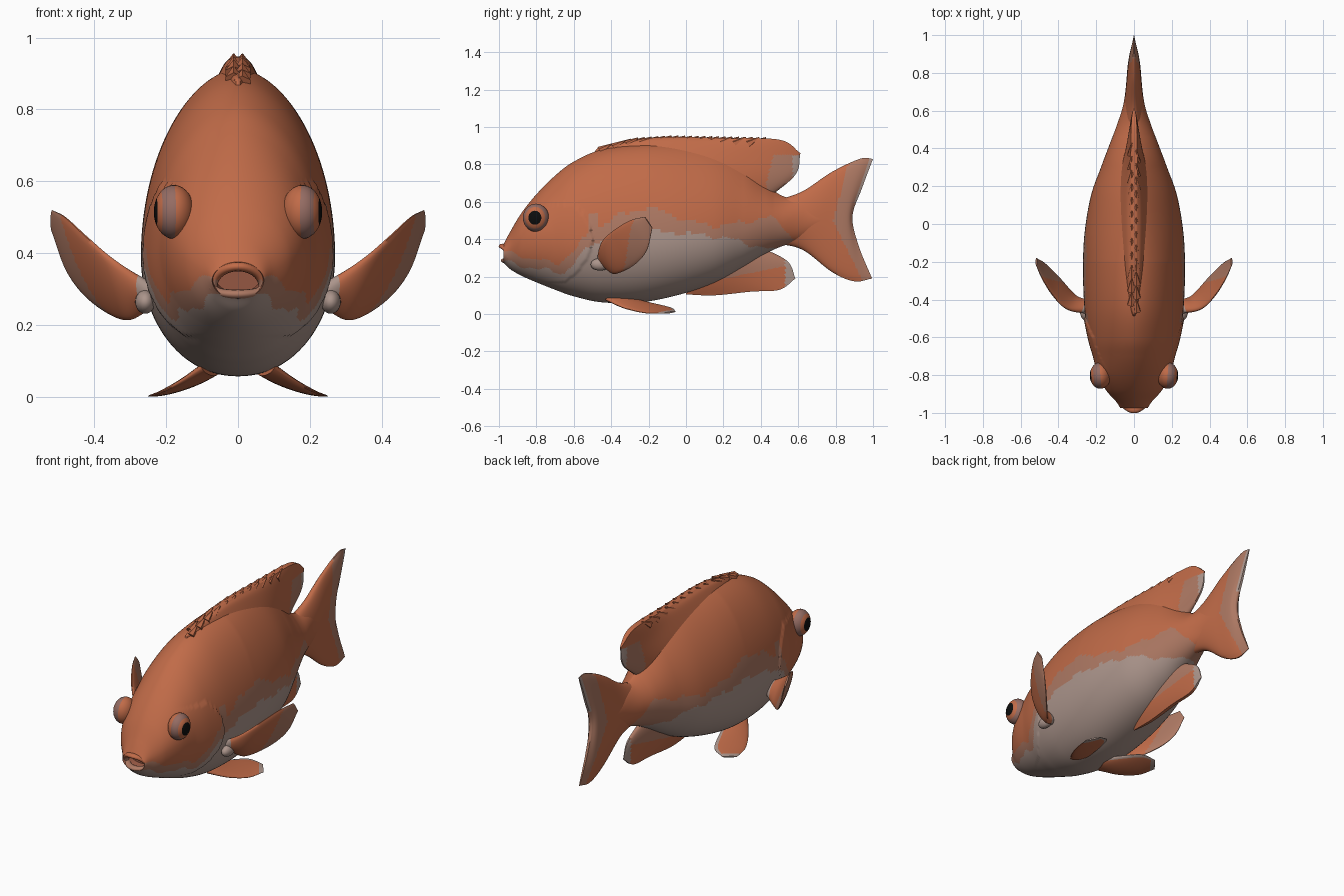
import bpy, bmesh, math
from mathutils import Vector, Matrix

if "Cube" in bpy.data.objects:
    bpy.data.objects.remove(bpy.data.objects["Cube"])

# Flat colours
COLOURS = [("orange", (0.53, 0.147, 0.065)), ("dusty_pink", (0.42, 0.19, 0.125)),
           ("belly_grey", (0.41, 0.30, 0.26)), ("eye_ring", (0.30, 0.15, 0.125)),
           ("black", (0.004, 0.004, 0.004)), ("mouth_brown", (0.30, 0.095, 0.055))]
ORANGE, PINK, GREY, RING, BLACK, MOUTH = range(6)
mats = []
for name, c in COLOURS:
    m = bpy.data.materials.new(name)
    m.diffuse_color = (*c, 1)
    m.use_nodes = True
    m.node_tree.nodes["Principled BSDF"].inputs["Base Color"].default_value = m.diffuse_color
    mats.append(m)


def finish(name, bm, angle=45):
    bmesh.ops.recalc_face_normals(bm, faces=bm.faces)
    for f in bm.faces:
        f.smooth = True
    me = bpy.data.meshes.new(name)
    bm.to_mesh(me)
    bm.free()
    for m in mats:
        me.materials.append(m)
    me.set_sharp_from_angle(angle=math.radians(angle))
    ob = bpy.data.objects.new(name, me)
    bpy.context.collection.objects.link(ob)
    return ob


def spline(pts, t):
    """Catmull-Rom point at t in 0..1 through tuples of any size."""
    n = len(pts) - 1
    s = min(max(t, 0), 1) * n
    i = min(int(s), n - 1)
    f = s - i
    p1, p2 = pts[i], pts[i + 1]
    p0 = pts[i - 1] if i else [2 * a - b for a, b in zip(p1, p2)]
    p3 = pts[i + 2] if i + 2 <= n else [2 * b - a for a, b in zip(p1, p2)]
    return [0.5 * (2 * b + (c - a) * f + (2 * a - 5 * b + 4 * c - d) * f * f
                   + (3 * b - a - 3 * c + d) * f ** 3) for a, b, c, d in zip(p0, p1, p2, p3)]


def lerp(table, x):
    for (x0, a), (x1, b) in zip(table, table[1:]):
        if x <= x1:
            return a + (b - a) * max(0, (x - x0) / (x1 - x0))
    return table[-1][1]


def loft(bm, rings, wrap=False):
    vs = [[bm.verts.new(p) for p in r] for r in rings]
    pairs = list(zip(vs, vs[1:])) + ([(vs[-1], vs[0])] if wrap else [])
    n = len(vs[0])
    for a, b in pairs:
        for j in range(n):
            k = (j + 1) % n
            bm.faces.new((a[j], a[k], b[k], b[j]))
    return vs


def fin(name, rows, thick, rule, side=1, nu=40, nv=40):
    """Lens-shaped fin: rows run from root to tip, thick is half thickness per row."""
    P = []
    for i in range(nu + 1):
        u = i / nu
        P.append([Vector(spline([spline(r, j / nv) for r in rows], u)) for j in range(nv + 1)])
    bm = bmesh.new()
    F, B = [], []
    for i in range(nu + 1):
        F.append([]), B.append([])
        h = spline([(t,) for t in thick], i / nu)[0]
        for j in range(nv + 1):
            du = P[min(i + 1, nu)][j] - P[max(i - 1, 0)][j]
            dv = P[i][min(j + 1, nv)] - P[i][max(j - 1, 0)]
            off = du.cross(dv).normalized() * h * max(0.12, math.sin(math.pi * j / nv) ** 0.45)
            for grid, q in ((F, P[i][j] + off), (B, P[i][j] - off)):
                grid[i].append(bm.verts.new((q.x * side, q.y, q.z)))
    def quad(a, b, c, d, i, j):
        f = bm.faces.new((a, b, c, d))
        f.material_index = rule(f.calc_center_median(), (i + .5) / nu, (j + .5) / nv)
    for i in range(nu):
        for j in range(nv):
            for G in (F, B):
                quad(G[i][j], G[i + 1][j], G[i + 1][j + 1], G[i][j + 1], i, j)
        for j in (0, nv):
            quad(F[i][j], F[i + 1][j], B[i + 1][j], B[i][j], i, j)
    for i in (0, nu):
        for j in range(nv):
            quad(F[i][j], F[i][j + 1], B[i][j + 1], B[i][j], i, j)
    return finish(name, bm, 60)


def flat(*pts):
    return [(0, y, z) for y, z in pts]


# Body: stations of y, top, bottom, widest height, half width
STATIONS = [(-.975, .375, .275, .325, .072), (-.94, .44, .24, .345, .095), (-.88, .54, .205, .385, .148),
            (-.8, .64, .17, .41, .19), (-.7, .74, .13, .41, .218), (-.6, .815, .095, .40, .242),
            (-.45, .88, .063, .39, .262), (-.25, .91, .062, .39, .27), (-.05, .91, .10, .40, .262),
            (.15, .88, .165, .42, .228), (.3, .81, .245, .45, .175), (.42, .70, .32, .48, .13),
            (.52, .63, .365, .49, .092), (.64, .61, .40, .50, .055), (.8, .55, .47, .51, .035)]
UPPER = [(-1, .335), (-.9, .32), (-.8, .29), (-.68, .27), (-.58, .36), (-.5, .45), (-.35, .53), (-.2, .57),
         (-.1, .54), (0, .5), (.2, .47), (.35, .5), (.45, .52), (.55, .44), (.62, .3)]
LOWER = [(-1, .29), (-.8, .24), (-.65, .22), (-.5, .38), (-.2, .45), (0, .43), (.2, .41), (.4, .36), (.6, .3)]


def body_rule(c):
    wave = .010 * math.sin(31 * c.y) + .006 * math.sin(67 * c.y + 1)
    gill_patch = -.525 < c.y < -.475 and c.z < .54
    if c.z > lerp(UPPER, c.y) + wave and not gill_patch:
        return ORANGE
    return PINK if c.z > lerp(LOWER, c.y) + wave else GREY


rings = []
SEG, RINGS = 160, 224
for i in range(RINGS + 1):
    y, top, bot, zc, w = spline(STATIONS, i / RINGS)
    peak = 1.12 + .6 * min(1, max(0, (y + .2) / .5)) * min(1, max(0, (.62 - y) / .15))
    ring = []
    for k in range(SEG):
        a = 2 * math.pi * k / SEG
        s = math.sin(a)
        z = zc + (top - zc if s > 0 else zc - bot) * s
        x = w * math.copysign(abs(math.cos(a)) ** (peak if s > 0 else .95), math.cos(a))
        d = -.5 - .09 * ((z - .4) / .18) ** 2 - y       # raised gill cover
        if 0 < d < .2 and .17 < z < .59:
            x *= 1 + .035 * (1 - d / .2)
        ring.append((x, y, z))
    rings.append(ring)
bm = bmesh.new()
vs = loft(bm, rings)
bm.faces.new(vs[-1])
for f in bm.faces:
    f.material_index = body_rule(f.calc_center_median())
# mouth cavity
inner = [bm.verts.new((v.co.x * .8, -.91, .32 + (v.co.z - .32) * .6)) for v in vs[0]]
for k in range(SEG):
    bm.faces.new((vs[0][k], vs[0][(k + 1) % SEG], inner[(k + 1) % SEG], inner[k])).material_index = MOUTH
bm.faces.new(inner).material_index = MOUTH
finish("body", bm, 35)

# Lips: a tube around the mouth opening, arched above and flatter below
rings = []
for i in range(48):
    a = 2 * math.pi * i / 48
    ca, sa = math.cos(a), math.sin(a)
    c = Vector((.07 * ca, -.982 + .04 * ca * ca + (.012 if sa < 0 else 0) * -sa,
                .308 + (.055 if sa > 0 else .022) * sa))
    out = Vector((ca, 0, sa))
    rings.append([c + .013 * math.cos(b) * out + .02 * math.sin(b) * Vector((0, 1, 0))
                  for b in (2 * math.pi * j / 12 for j in range(12))])
bm = bmesh.new()
loft(bm, rings, True)
for f in bm.faces:
    z = f.calc_center_median().z
    f.material_index = ORANGE if z > .325 else PINK
finish("lips", bm, 60)

# Tail fin
def tail_rule(p, u, v):
    edge = .785 + (.28 * (p.z - .5) if p.z > .5 else .5 * (.5 - p.z))
    return ORANGE if p.y < edge else GREY if u > .92 and p.z > .6 else PINK


fin("tail_fin", [flat((.46, .60), (.46, .49), (.46, .38)), flat((.62, .655), (.64, .5), (.62, .345)),
                 flat((.78, .76), (.76, .52), (.78, .225)), flat((.93, .83), (.86, .52), (.90, .175)),
                 flat((1, .83), (.94, .67), (.89, .52), (.925, .36), (.995, .19))],
    [.06, .05, .04, .03, .008], tail_rule)

# Dorsal fin
def dorsal_rule(p, u, v):
    if p.y > .43 + .25 * max(0, p.z - .7) and p.z < .85:
        return GREY if p.y > .57 else PINK
    return ORANGE


fin("dorsal_fin", [flat((-.5, .83), (-.2, .87), (.1, .83), (.3, .74), (.44, .62)),
                   flat((-.48, .88), (-.18, .925), (.15, .905), (.38, .84), (.585, .745)),
                   flat((-.45, .895), (-.15, .945), (.2, .94), (.5, .932), (.612, .86))],
    [.075, .042, .018], dorsal_rule, nv=70)

# Dorsal spines: small cones leaning back along the ridge
bm = bmesh.new()
for i in range(24):
    y = -.43 + i * .036
    z = lerp([(-.45, .885), (-.3, .922), (-.1, .935), (.4, .925)], y)
    M = Matrix.Translation((.012 * (-1) ** i, y, z)) @ Matrix.Rotation(math.radians(-58), 4, 'X')
    bmesh.ops.create_cone(bm, cap_ends=True, segments=6, radius1=.026, radius2=.003, depth=.07, matrix=M)
for f in bm.faces:
    f.material_index = ORANGE
finish("dorsal_spines", bm)

# Anal fin
def anal_rule(p, u, v):
    if p.y > .53:
        return GREY
    return ORANGE if p.z < .15 + .2 * max(0, p.y) else PINK


fin("anal_fin", [flat((-.02, .14), (.2, .22), (.42, .35)), flat((0, .118), (.18, .15), (.36, .21), (.545, .28)),
                 flat((0, .105), (.15, .10), (.35, .12), (.5, .13), (.585, .19))],
    [.05, .032, .01], anal_rule)

# Paired fins and eyes
PECTORAL = [[(.24, -.47, .31), (.24, -.41, .25)], [(.35, -.45, .385), (.31, -.38, .215)],
            [(.42, -.39, .445), (.40, -.28, .26)], [(.48, -.30, .50), (.47, -.21, .34)],
            [(.517, -.22, .52), (.517, -.18, .46)]]
PELVIC = [[(.10, -.43, .08), (.05, -.30, .08)], [(.17, -.34, .036), (.085, -.18, .056)],
          [(.228, -.23, .008), (.13, -.08, .034)], [(.25, -.12, .003), (.20, -.055, .013)]]


def pectoral_rule(p, u, v):
    if u < .08:
        return GREY
    return PINK if u + .45 * v > .82 else ORANGE


def pelvic_rule(p, u, v):
    return GREY if u > .9 or v > .88 else ORANGE


for side, label in ((1, "right"), (-1, "left")):
    fin(label + "_pectoral_fin", PECTORAL, [.03, .022, .017, .012, .005], pectoral_rule, side, 36, 24)
    fin(label + "_pelvic_fin", PELVIC, [.022, .016, .01, .004], pelvic_rule, side, 28, 20)
    # fleshy knob at the pectoral root
    bm = bmesh.new()
    M = Matrix.Translation((.258 * side, -.46, .265)) @ Matrix.Diagonal((.028, .05, .033, 1))
    bmesh.ops.create_uvsphere(bm, u_segments=20, v_segments=12, radius=1, matrix=M)
    for f in bm.faces:
        f.material_index = GREY
    finish(label + "_pectoral_root", bm, 60)
    # eye: bands by angle from the outward axis
    bm = bmesh.new()
    bmesh.ops.create_uvsphere(bm, u_segments=32, v_segments=36, radius=1)
    for f in bm.faces:
        a = math.degrees(math.acos(f.calc_center_median().normalized().z))
        f.material_index = BLACK if a < 32 else ORANGE if a < 52 else RING if a < 88 else ORANGE
    turn = Vector((side, -.1, .0)).to_track_quat('Z', 'Y').to_matrix().to_4x4()
    bm.transform(Matrix.Translation((.178 * side, -.802, .515))
                 @ Matrix.Diagonal((.056, .07, .075, 1)) @ turn)
    finish(label + "_eye", bm, 60)
